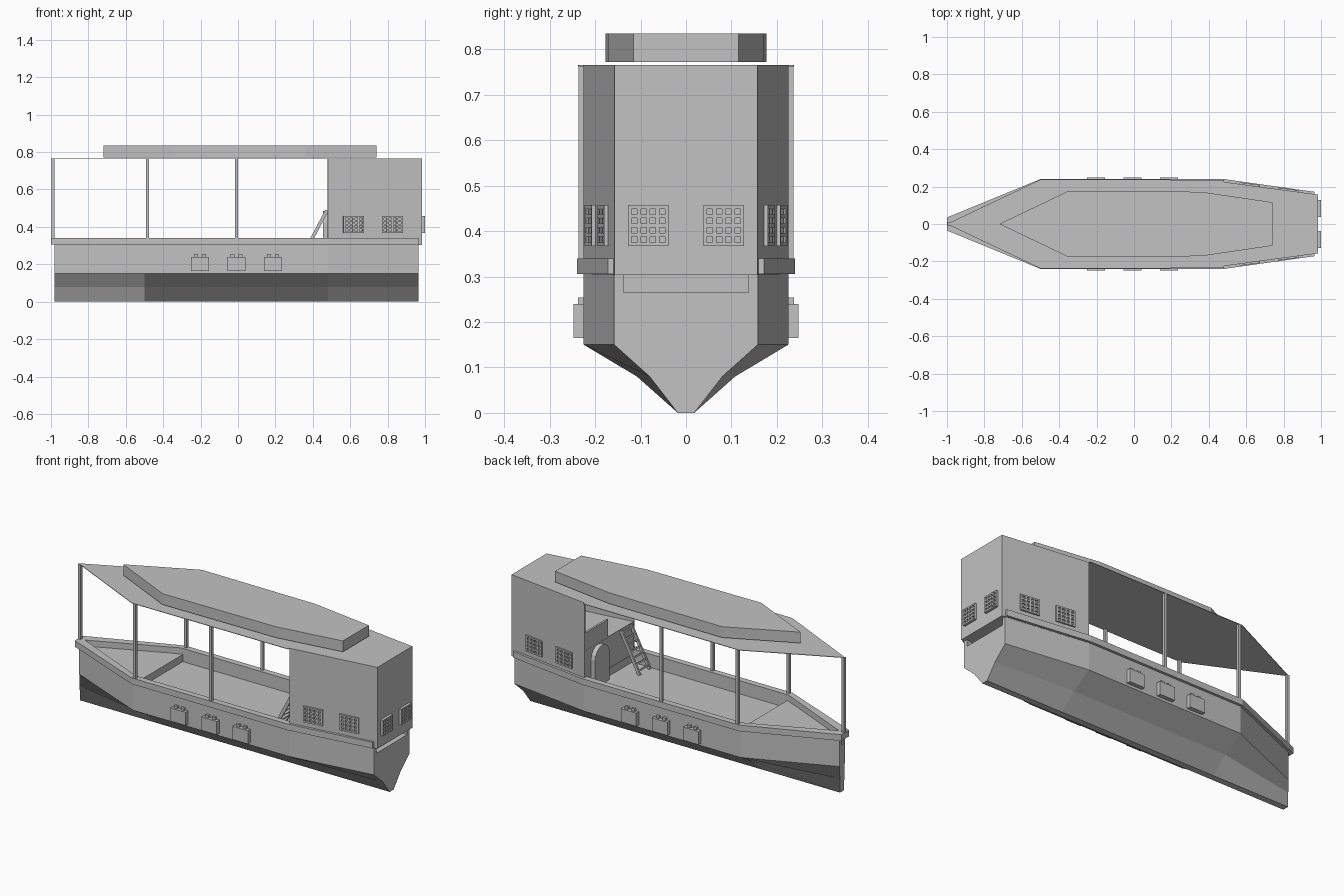
import bpy, bmesh, math
from mathutils import Vector, Matrix

if "Cube" in bpy.data.objects:
    bpy.data.objects.remove(bpy.data.objects["Cube"])

grey = bpy.data.materials.new("plain grey")
grey.diffuse_color = (0.54, 0.54, 0.54, 1)
grey.use_nodes = True
grey.node_tree.nodes["Principled BSDF"].inputs["Base Color"].default_value = grey.diffuse_color


def finish(name, bm):
    bmesh.ops.recalc_face_normals(bm, faces=bm.faces[:])
    me = bpy.data.meshes.new(name)
    bm.to_mesh(me)
    bm.free()
    me.materials.append(grey)
    ob = bpy.data.objects.new(name, me)
    bpy.context.collection.objects.link(ob)
    return ob


def mirror_y(half):
    # half outline (y >= 0) closed with its mirror image
    return half + [(x, -y) for x, y in reversed(half) if y > 0]


def prism(name, pts, z0, z1, mat=None):
    # closed outline extruded upward; mat optionally reorients it
    bm = bmesh.new()
    lo = [bm.verts.new((x, y, z0)) for x, y in pts]
    hi = [bm.verts.new((x, y, z1)) for x, y in pts]
    n = len(pts)
    bm.faces.new(lo)
    bm.faces.new(hi)
    for i in range(n):
        j = (i + 1) % n
        bm.faces.new((lo[i], lo[j], hi[j], hi[i]))
    if mat:
        bm.transform(mat)
    return finish(name, bm)


def add_box(bm, c, s, mat=Matrix()):
    m = mat @ Matrix.Translation(c) @ Matrix.Diagonal((*s, 1))
    bmesh.ops.create_cube(bm, size=1, matrix=m)


def box(name, c, s):
    bm = bmesh.new()
    add_box(bm, c, s)
    return finish(name, bm)


# hull: one section skinned through four stations, including inner wall and deck
DECK = 0.265
bm = bmesh.new()
rings = []
for x, w, b in ((-0.98, 0.024, 0.02), (-0.5, 0.225, 0.108),
                (0.48, 0.225, 0.108), (0.965, 0.158, 0.08)):
    inner = max(w - 0.02, 0.006)
    half = [(0.018, 0), (b, 0.08), (w, 0.15), (w, 0.305), (inner, 0.305), (inner, DECK)]
    ring = half + [(-y, z) for y, z in reversed(half)]
    rings.append([bm.verts.new((x, y, z)) for y, z in ring])
for a, b in zip(rings, rings[1:]):
    for i in range(len(a)):
        j = (i + 1) % len(a)
        bm.faces.new((a[i], a[j], b[j], b[i]))
bm.faces.new(rings[0])
bm.faces.new(rings[-1])
finish("hull", bm)

# raised foredeck
prism("foredeck", mirror_y([(-0.97, 0.01), (-0.49, 0.207)]), DECK - 0.005, 0.306)

# gunwale rail along both sides
outer = [(-1.0, 0.035), (-0.5, 0.24), (0.48, 0.24), (0.965, 0.172)]
inner = [(-0.96, 0.0), (-0.5, 0.205), (0.48, 0.205), (0.965, 0.14)]
for side, s in (("left", 1), ("right", -1)):
    pts = [(-1.0, 0)] + outer + inner[::-1]
    prism(side + "_rail", [(x, s * y) for x, y in pts], 0.305, 0.34)

# canopy sheet and raised top panel
prism("canopy", mirror_y([(-1.0, 0), (-0.5, 0.238), (0.48, 0.236)]), 0.762, 0.765)
prism("top_panel", mirror_y([(-0.72, 0), (-0.35, 0.177), (0.36, 0.172), (0.74, 0.116)]),
      0.772, 0.834)

# canopy posts
box("bow_post", (-0.99, 0, 0.551), (0.016, 0.016, 0.424))
for x in (-0.485, -0.007):
    for s in (1, -1):
        box("canopy_post", (x, s * 0.229, 0.551), (0.016, 0.016, 0.424))

# cabin shell, open towards the bow
CAB = [(0.48, 0.225), (0.985, 0.157), (0.985, -0.157), (0.48, -0.225)]
bm = bmesh.new()
lo = [bm.verts.new((x, y, 0.303)) for x, y in CAB]
hi = [bm.verts.new((x, y, 0.765)) for x, y in CAB]
bm.faces.new(lo)
bm.faces.new(hi[::-1])
for i in range(3):
    bm.faces.new((lo[i], hi[i], hi[i + 1], lo[i + 1]))
cabin = finish("cabin_walls", bm)
mod = cabin.modifiers.new("thickness", 'SOLIDIFY')
mod.thickness = 0.01
mod.offset = -1

# cabin upper floor, front bulkhead and parapet
prism("upper_floor", mirror_y([(0.482, 0.217), (0.978, 0.15)]), 0.475, 0.49)
box("front_bulkhead", (0.487, 0, 0.375), (0.012, 0.43, 0.228))
box("parapet", (0.487, 0.116, 0.54), (0.012, 0.21, 0.1))

# arched door on the bulkhead: outline in (y, z), extruded along x
arch = [(0.035, DECK), (0.165, DECK)]
arch += [(0.1 + 0.065 * math.cos(math.pi * k / 8), 0.42 + 0.065 * math.sin(math.pi * k / 8))
         for k in range(9)]
to_yz = Matrix(((0, 0, 1, 0), (1, 0, 0, 0), (0, 1, 0, 0), (0, 0, 0, 1)))
prism("arched_door", arch, 0.455, 0.482, to_yz)

# ladder to the upper floor
foot, head = Vector((0.358, -0.14, DECK)), Vector((0.475, -0.14, 0.488))
d = head - foot
lean = Matrix.Translation(foot) @ Matrix.Rotation(math.atan2(d.x, d.z), 4, 'Y')
bm = bmesh.new()
for y in (-0.045, 0.045):
    add_box(bm, (0, y, d.length / 2), (0.018, 0.01, d.length), lean)
for k in range(7):
    add_box(bm, (0, 0, d.length * (k + 0.6) / 7), (0.014, 0.09, 0.008), lean)
finish("ladder", bm)


def window(name, x, y, angle, w, depth):
    # lattice window; local x runs along the wall, local y points outward
    m = Matrix.Translation((x, y, 0.412)) @ Matrix.Rotation(angle, 4, 'Z')
    h = 0.09
    bm = bmesh.new()
    for k in range(5):
        t = (k / 4 - 0.5) * 0.91
        add_box(bm, (t * w, depth / 2, 0), (w * 0.09, depth, h), m)
        add_box(bm, (0, depth / 2, t * h), (w, depth * 0.98, h * 0.09), m)
    finish(name, bm)


# stern windows and side windows
for s in (1, -1):
    window("stern_window", 0.984, s * 0.083, -math.pi / 2, 0.09, 0.016)
    slope = math.atan2(-0.068, 0.505)
    for x in (0.618, 0.825):
        y = 0.225 - 0.068 * (x - 0.48) / 0.505 - 0.001
        window("side_window", x, s * y, slope if s > 0 else math.pi - slope, 0.112, 0.01)

# hull hatches with two hinges each
for x in (-0.203, -0.008, 0.187):
    for s in (1, -1):
        bm = bmesh.new()
        add_box(bm, (x, s * 0.235, 0.202), (0.096, 0.026, 0.075))
        for dx in (-0.021, 0.021):
            add_box(bm, (x + dx, s * 0.23, 0.246), (0.02, 0.016, 0.016))
        finish("hull_hatch", bm)
